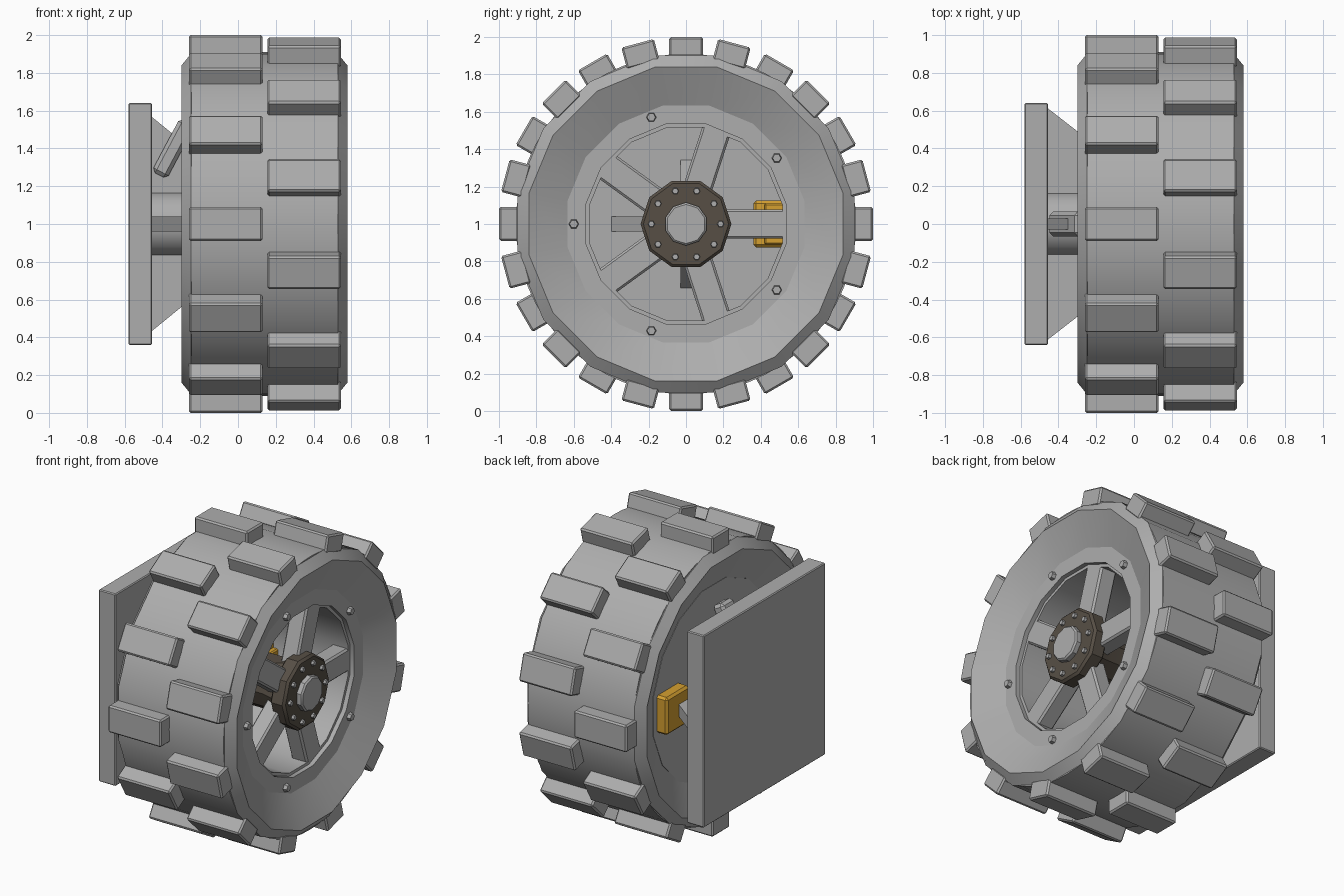
import bpy, bmesh, math
from mathutils import Matrix, Vector

if "Cube" in bpy.data.objects:
    bpy.data.objects.remove(bpy.data.objects["Cube"])


def material(name, rgb):
    m = bpy.data.materials.new(name)
    m.diffuse_color = (*rgb, 1)
    m.use_nodes = True
    m.node_tree.nodes["Principled BSDF"].inputs["Base Color"].default_value = m.diffuse_color
    return m


GREY = material("grey", (0.42, 0.42, 0.42))
BROWN = material("dark brown", (0.095, 0.078, 0.06))
YELLOW = material("amber", (0.66, 0.35, 0.03))
CENTRE = Vector((0, 0, 1))          # axle runs along x through this point


def finish(name, bm, mat, bevel=0.0):
    bmesh.ops.remove_doubles(bm, verts=bm.verts, dist=1e-5)
    bmesh.ops.recalc_face_normals(bm, faces=bm.faces)
    if bevel:
        bmesh.ops.bevel(bm, geom=bm.edges[:], offset=bevel, segments=1, affect='EDGES')
    me = bpy.data.meshes.new(name)
    bm.to_mesh(me)
    bm.free()
    me.materials.append(mat)
    ob = bpy.data.objects.new(name, me)
    bpy.context.collection.objects.link(ob)
    bpy.context.view_layer.objects.active = ob
    bpy.ops.object.select_all(action='DESELECT')
    ob.select_set(True)
    bpy.ops.object.shade_smooth_by_angle(angle=math.radians(26))
    return ob


def lathe(name, profile, n, mat, offset=0.0):
    """Closed (x, radius) profile turned about the axle."""
    bm = bmesh.new()
    rings = []
    for i in range(n):
        a = offset + math.tau * i / n
        rings.append([bm.verts.new((x, r * math.cos(a), 1 + r * math.sin(a))) for x, r in profile])
    m = len(profile)
    for i in range(n):
        p, q = rings[i], rings[(i + 1) % n]
        for j in range(m):
            k = (j + 1) % m
            if profile[j][1] + profile[k][1] > 0:
                bm.faces.new((p[j], p[k], q[k], q[j]))
    return finish(name, bm, mat)


def box(name, x, radial, width, mat, angle=0.0, bevel=0.01):
    """Box between x and radial limits, turned about the axle."""
    bm = bmesh.new()
    bmesh.ops.create_cube(bm, size=1)
    mid = Vector((sum(x) / 2, sum(radial) / 2, 0))
    size = (x[1] - x[0], radial[1] - radial[0], width, 1)
    bm.transform(Matrix.Translation(CENTRE) @ Matrix.Rotation(angle, 4, 'X')
                 @ Matrix.Translation(mid) @ Matrix.Diagonal(size))
    return finish(name, bm, mat, bevel)


def bolts(name, count, ring, x, r, h):
    """Ring of hexagonal bolt heads with a narrow crown."""
    bm = bmesh.new()
    for i in range(count):
        a = math.radians(36 if count == 5 else 0) + math.tau * i / count
        pos = (x, ring * math.cos(a), 1 + ring * math.sin(a))
        bmesh.ops.create_cone(bm, cap_ends=True, segments=6, radius1=r, radius2=r * 0.8, depth=h,
                              matrix=Matrix.Translation(pos) @ Matrix.Rotation(math.pi / 2, 4, 'Y'))
    return finish(name, bm, GREY)


# Tyre with dished sidewalls, and a rounder band under the tread
half = math.pi / 16
lathe("tyre", [(-0.30, 0.855), (-0.25, 0.918), (0.53, 0.918), (0.58, 0.855),
               (0.48, 0.645), (0.44, 0.63), (-0.16, 0.63), (-0.20, 0.645)], 16, GREY, half)
lathe("tread_band", [(-0.245, 0.80), (-0.245, 0.91), (0.53, 0.91), (0.53, 0.80)], 64, GREY)

# Two staggered rows of tread blocks
for i in range(12):
    box("inner_tread_block", (-0.26, 0.13), (0.88, 1.0), 0.18, GREY, math.tau * i / 12)
    box("outer_tread_block", (0.155, 0.545), (0.88, 1.0), 0.18, GREY, math.tau * (i + 0.5) / 12)

# Rim: front ring, barrel and closed back
lathe("rim", [(0.48, 0.65), (0.48, 0.545), (0.45, 0.545), (0.45, 0.525), (-0.18, 0.525),
              (-0.18, 0), (-0.205, 0), (-0.205, 0.65)], 16, GREY, half)
bolts("rim_bolts", 5, 0.60, 0.49, 0.028, 0.03)

# Five spokes
for i in range(5):
    box("spoke", (0.33, 0.45), (0.12, 0.54), 0.155, GREY, math.tau * i / 5, 0.012)

# Hub: barrel, bolted flange and end cap
lathe("hub_barrel", [(-0.18, 0), (-0.18, 0.17), (0.30, 0.17), (0.41, 0.2), (0.41, 0)], 10, BROWN)
lathe("hub_flange", [(0.40, 0), (0.40, 0.225), (0.415, 0.243), (0.495, 0.243), (0.51, 0.228),
                     (0.51, 0)], 10, BROWN)
lathe("hub_cap", [(0.50, 0), (0.50, 0.115), (0.54, 0.115), (0.55, 0.105), (0.55, 0)], 10, GREY,
      math.pi / 10)
bolts("hub_bolts", 10, 0.185, 0.515, 0.02, 0.025)

# Mounting plate and axle
box("mounting_plate", (-0.58, -0.455), (-0.64, 0.64), 1.28, GREY, 0, 0.006)
lathe("axle", [(-0.46, 0), (-0.46, 0.17), (-0.19, 0.17), (-0.19, 0)], 16, GREY)


def gusset(name, base, tip, tip_x, thick, angle):
    """Tapered web crossing the axle."""
    bm = bmesh.new()
    f = bm.faces.new([bm.verts.new((x, r, -thick / 2)) for x, r in
                      ((-0.46, -base), (-0.46, base), (tip_x, tip), (tip_x, -tip))])
    ext = bmesh.ops.extrude_face_region(bm, geom=[f])["geom"]
    bmesh.ops.translate(bm, verts=[v for v in ext if isinstance(v, bmesh.types.BMVert)],
                        vec=(0, 0, thick))
    bm.transform(Matrix.Translation(CENTRE) @ Matrix.Rotation(angle, 4, 'X'))
    finish(name, bm, GREY)


gusset("upright_gusset", 0.57, 0.22, -0.03, 0.06, math.pi / 2)
gusset("level_gusset", 0.615, 0.22, 0.05, 0.08, 0)

# Slanted damper between plate and wheel
bm = bmesh.new()
bmesh.ops.create_cube(bm, size=1)
bm.transform(Matrix.Translation((-0.342, 0, 1.40)) @ Matrix.Rotation(math.radians(28), 4, 'Y')
             @ Matrix.Diagonal((0.09, 0.13, 0.32, 1)))
finish("damper", bm, GREY, 0.02)

# Brake caliper reaching through the rim back, with two jaws
box("brake_caliper", (-0.28, -0.10), (0.36, 0.60), 0.25, YELLOW, 0, 0.015)
for s in (-1, 1):
    bm = bmesh.new()
    bmesh.ops.create_cube(bm, size=1)
    bm.transform(Matrix.Translation((-0.09, 0.48, 1 + s * 0.085)) @ Matrix.Diagonal((0.05, 0.12, 0.05, 1)))
    finish("caliper_jaw", bm, YELLOW, 0.008)
